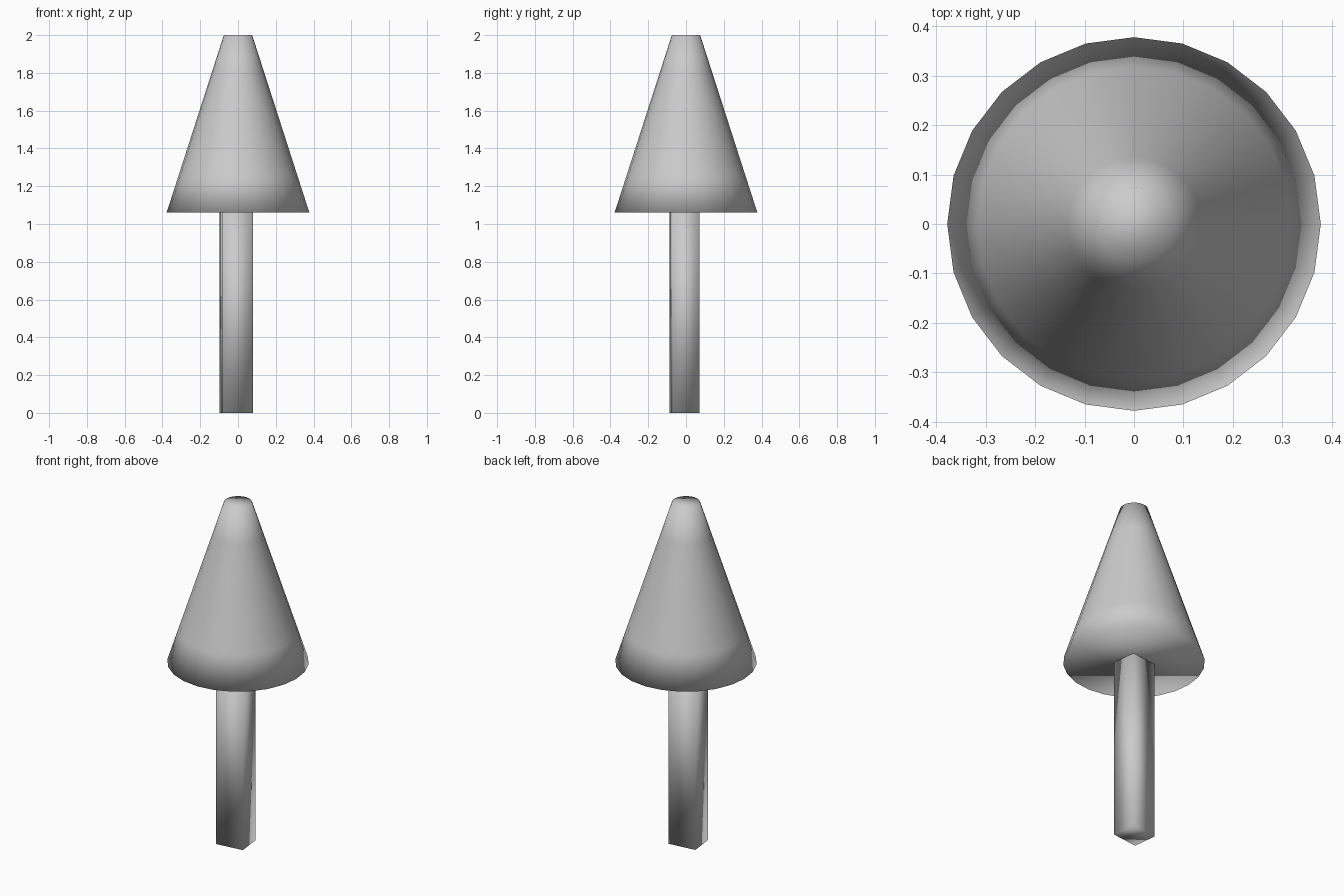
import bpy, bmesh, math
from mathutils import Matrix, Vector

cube = bpy.data.objects.get("Cube")
if cube:
    bpy.data.objects.remove(cube, do_unlink=True)

# Single plain grey material
grey = bpy.data.materials.new("plain_grey")
grey.use_nodes = True
colour = (0.6, 0.6, 0.6, 1)
grey.diffuse_color = colour
grey.node_tree.nodes["Principled BSDF"].inputs["Base Color"].default_value = colour


def make_part(name, bm):
    """Turn a bmesh into a fully smooth-shaded object."""
    bmesh.ops.recalc_face_normals(bm, faces=bm.faces)
    for face in bm.faces:
        face.smooth = True
    mesh = bpy.data.meshes.new(name)
    bm.to_mesh(mesh)
    bm.free()
    mesh.materials.append(grey)
    obj = bpy.data.objects.new(name, mesh)
    bpy.context.collection.objects.link(obj)
    return obj


BASE_Z, TOP_Z = 1.06, 2.0
BASE_R, TOP_R = 0.378, 0.075
SIDES, BANDS = 24, 5

# Foliage: truncated cone, banded along its height, closed at both ends
bm = bmesh.new()
rings = []
for i in range(BANDS + 1):
    t = i / BANDS
    r = BASE_R + (TOP_R - BASE_R) * t
    z = BASE_Z + (TOP_Z - BASE_Z) * t
    angles = [math.tau * k / SIDES for k in range(SIDES)]
    rings.append([bm.verts.new((r * math.cos(a), r * math.sin(a), z)) for a in angles])
for low, high in zip(rings, rings[1:]):
    for k in range(SIDES):
        n = (k + 1) % SIDES
        bm.faces.new((low[k], low[n], high[n], high[k]))
bm.faces.new(rings[0][::-1])
bm.faces.new(rings[-1])
make_part("foliage_cone", bm)

# Trunk: square post, turned slightly
bm = bmesh.new()
bmesh.ops.create_cube(bm, size=1)
bmesh.ops.scale(bm, vec=Vector((0.163, 0.142, BASE_Z)), verts=bm.verts)
bmesh.ops.rotate(bm, matrix=Matrix.Rotation(math.radians(6.5), 3, 'Z'), verts=bm.verts)
bmesh.ops.translate(bm, vec=Vector((-0.009, -0.008, BASE_Z / 2)), verts=bm.verts)
make_part("trunk", bm)
